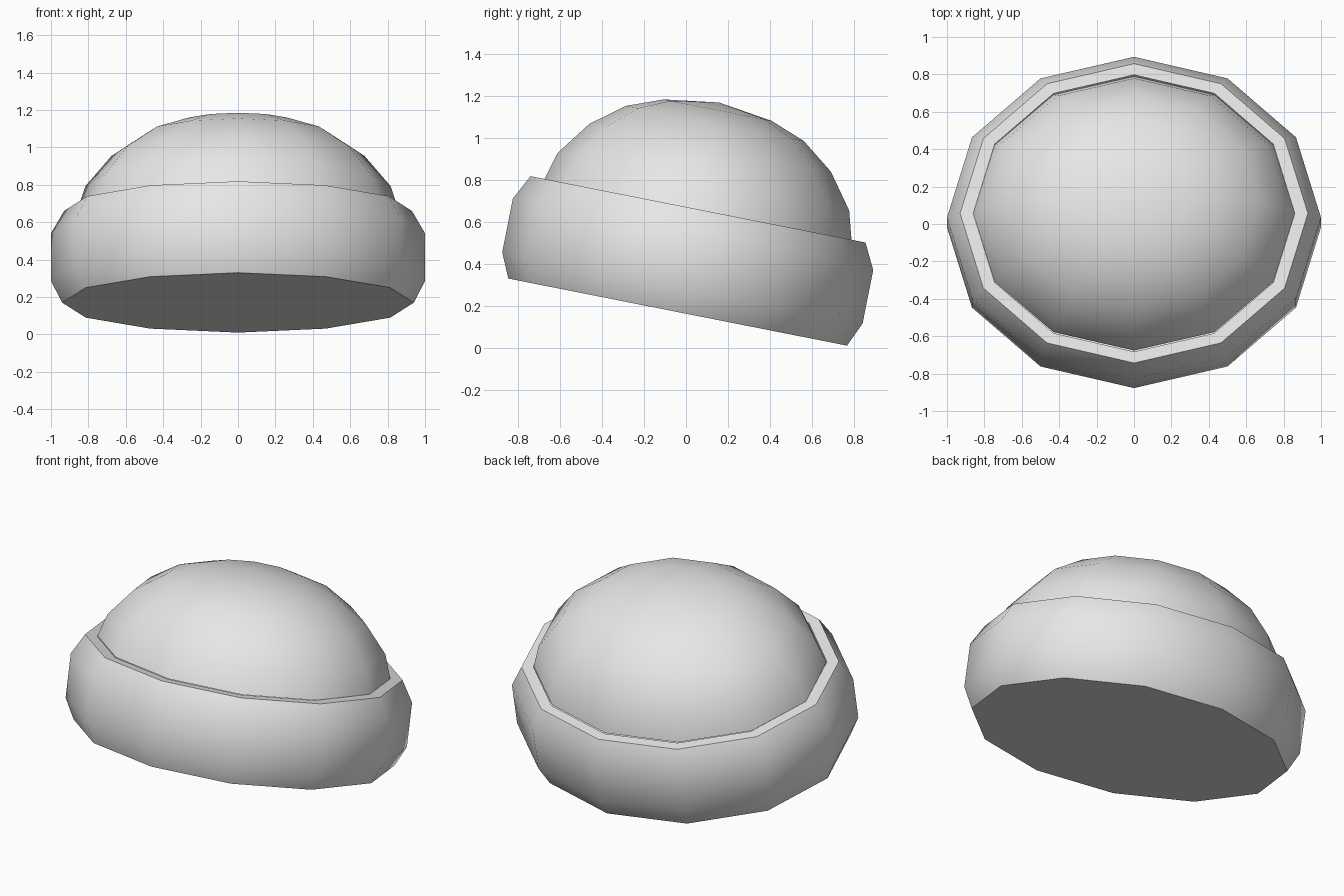
import bpy, bmesh, math
from mathutils import Matrix

if "Cube" in bpy.data.objects:
    bpy.data.objects.remove(bpy.data.objects["Cube"])

SIDES = 12
TILT = math.radians(-11.2)          # cap leans down toward the back
ASPECT = 0.877                      # depth / width of every ring
PLACE = Matrix.Translation((0, -0.04, 0.17)) @ Matrix.Rotation(TILT, 4, 'X')

wool = bpy.data.materials.new("light grey wool")
wool.diffuse_color = (0.8, 0.8, 0.8, 1)
wool.use_nodes = True
wool.node_tree.nodes["Principled BSDF"].inputs["Base Color"].default_value = wool.diffuse_color


def lathe(name, profile, aspect, cap_bottom=False):
    """Sweep (radius, height) rings around the tilted axis; radius 0 closes to a point."""
    bm = bmesh.new()
    rings = []
    for r, z in profile:
        if r == 0:
            rings.append([bm.verts.new((0, 0, z))] * SIDES)
        else:
            rings.append([bm.verts.new((r * math.sin(a), r * aspect * math.cos(a), z))
                          for a in (2 * math.pi * i / SIDES for i in range(SIDES))])
    for low, high in zip(rings, rings[1:]):
        for i in range(SIDES):
            j = (i + 1) % SIDES
            corners = [low[j], low[i], high[i], high[j]]
            bm.faces.new(list(dict.fromkeys(corners)))
    if cap_bottom:
        bm.faces.new(rings[0])
    bm.transform(PLACE)
    mesh = bpy.data.meshes.new(name)
    bm.to_mesh(mesh)
    bm.free()
    mesh.materials.append(wool)
    obj = bpy.data.objects.new(name, mesh)
    bpy.context.collection.objects.link(obj)
    bpy.ops.object.select_all(action='DESELECT')
    obj.select_set(True)
    bpy.context.view_layer.objects.active = obj
    bpy.ops.object.shade_smooth_by_angle(angle=math.radians(45))
    return obj


# Folded cuff: closed underside, rounded wall, flat lip on top
lathe("folded_cuff",
      [(0.94, 0.0), (1.0, 0.118), (1.0, 0.378), (0.93, 0.5), (0.86, 0.5)],
      ASPECT, cap_bottom=True)

# Rounded crown rising from the lip
lathe("crown",
      [(0.86, 0.5), (0.816, 0.635), (0.676, 0.80), (0.498, 0.918),
       (0.302, 0.983), (0, 1.02)],
      0.869)
